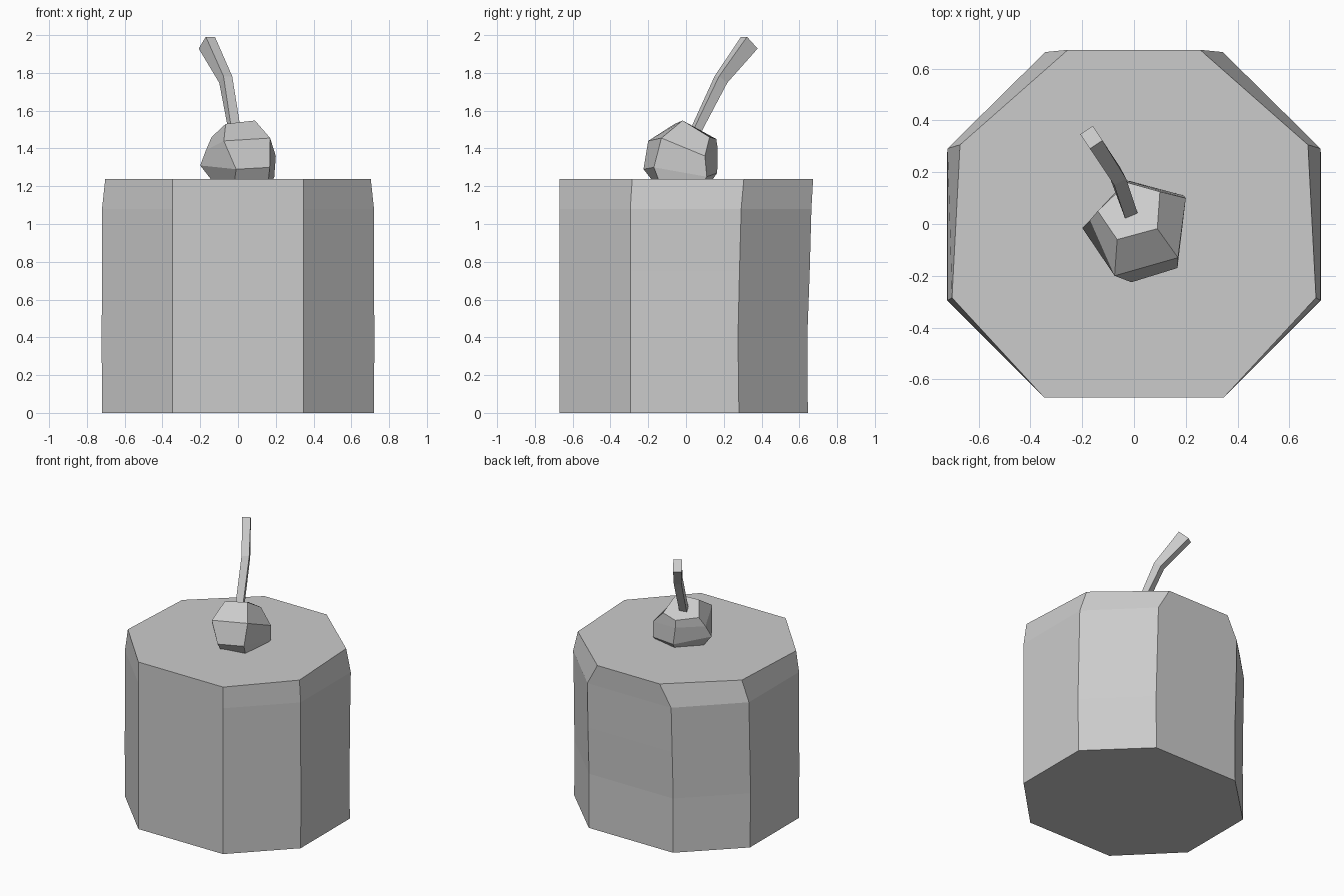
import bpy, bmesh
from mathutils import Vector

default = bpy.data.objects.get("Cube")
if default:
    bpy.data.objects.remove(default, do_unlink=True)

GREY = (0.6, 0.6, 0.6, 1)
grey = bpy.data.materials.new("plain grey")
grey.use_nodes = True
grey.diffuse_color = GREY
grey.node_tree.nodes["Principled BSDF"].inputs["Base Color"].default_value = GREY


def loft(name, rings):
    """Join rings of points, bottom to top, into one closed flat-shaded solid."""
    bm = bmesh.new()
    loops = [[bm.verts.new(p) for p in ring] for ring in rings]
    for low, high in zip(loops, loops[1:]):
        n = len(low)
        for i in range(n):
            j = (i + 1) % n
            bm.faces.new((low[i], low[j], high[j], high[i]))
    bm.faces.new(loops[0])
    bm.faces.new(loops[-1])
    bmesh.ops.recalc_face_normals(bm, faces=bm.faces)
    mesh = bpy.data.meshes.new(name)
    bm.to_mesh(mesh)
    bm.free()
    mesh.materials.append(grey)
    obj = bpy.data.objects.new(name, mesh)
    bpy.context.collection.objects.link(obj)
    return obj


def drum_ring(z, front, front_side, back_side, back):
    """Octagon mirrored in x, each argument being an (x, y) corner."""
    half = [front, front_side, back_side, back]
    full = half + [(-x, y) for x, y in reversed(half)]
    return [(x, y, z) for x, y in full]


# Eight-sided cake body, leaning in slightly at the back and chamfered on top
FRONT = (0.347, -0.67)
loft("cake_body", [
    drum_ring(0, FRONT, (0.72, -0.295), (0.72, 0.28), (0.345, 0.645)),
    drum_ring(0.4, FRONT, (0.722, -0.295), (0.722, 0.275), (0.345, 0.642)),
    drum_ring(0.75, FRONT, (0.72, -0.295), (0.72, 0.283), (0.345, 0.655)),
    drum_ring(1.08, FRONT, (0.72, -0.295), (0.72, 0.292), (0.343, 0.664)),
    drum_ring(1.237, FRONT, (0.703, -0.285), (0.672, 0.306), (0.255, 0.673)),
])

# Tilted five-sided cherry, sunk into the top of the cake
loft("cherry", [
    [(-0.02, -0.17, 1.22), (0.16, -0.14, 1.22), (0.18, 0.09, 1.22),
     (0, 0.13, 1.22), (-0.13, 0, 1.22)],
    [(-0.01, -0.225, 1.29), (0.168, -0.17, 1.3), (0.192, 0.11, 1.25),
     (-0.01, 0.165, 1.27), (-0.2, -0.015, 1.31)],
    [(-0.075, -0.2, 1.44), (0.17, -0.13, 1.455), (0.2, 0.1, 1.36),
     (-0.03, 0.168, 1.4), (-0.17, 0.015, 1.39)],
    [(-0.065, -0.06, 1.53), (0.09, -0.018, 1.548), (0.1, 0.125, 1.46),
     (-0.025, 0.16, 1.45), (-0.14, 0.05, 1.46)],
])

# Square stalk, bent once and thicker at its tip
path = [Vector(p) for p in [(-0.015, 0.045, 1.48), (-0.065, 0.185, 1.765), (-0.165, 0.335, 1.96)]]
widths = [(0.026, 0.022), (0.026, 0.03), (0.029, 0.046)]
rings = []
for i, (centre, (wide, deep)) in enumerate(zip(path, widths)):
    along = (path[min(i + 1, 2)] - path[max(i - 1, 0)]).normalized()
    side = along.cross(Vector((0, 0, 1))).normalized()
    up = side.cross(along)
    rings.append([centre + side * wide * a + up * deep * b
                  for a, b in ((1, 1), (-1, 1), (-1, -1), (1, -1))])
loft("cherry_stalk", rings)
